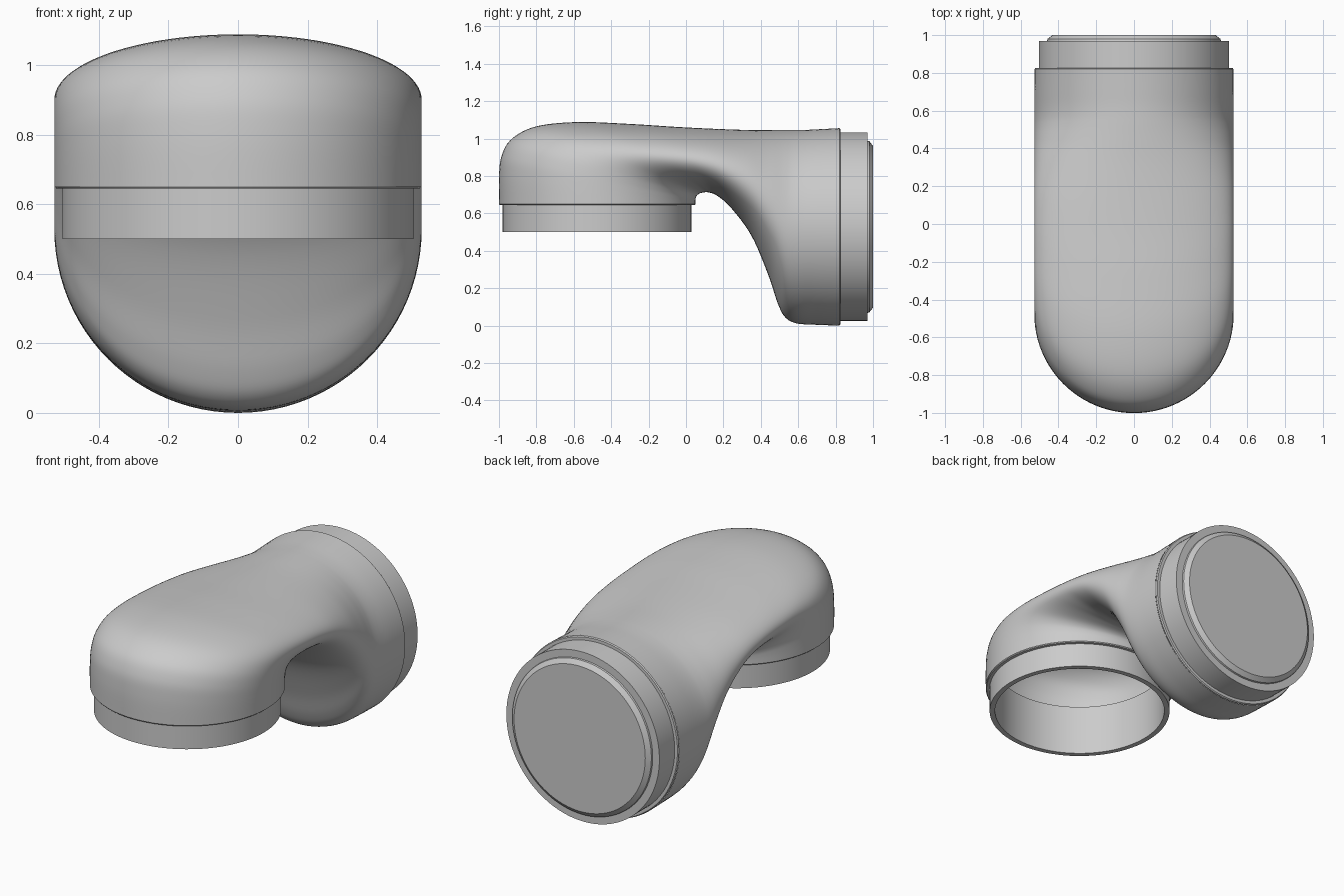
import bpy, bmesh, math
from mathutils import Vector

if "Cube" in bpy.data.objects:
    bpy.data.objects.remove(bpy.data.objects["Cube"])

N = 96  # segments around every ring


def make_object(name, rings, cap_end=False, angle=35):
    """Skin a list of closed rings into a smooth object."""
    bm = bmesh.new()
    loops = [[bm.verts.new(p) for p in ring] for ring in rings]
    for a, b in zip(loops, loops[1:]):
        for i in range(N):
            j = (i + 1) % N
            bm.faces.new((a[i], a[j], b[j], b[i]))
    if cap_end:
        bm.faces.new(loops[-1])
    bmesh.ops.recalc_face_normals(bm, faces=bm.faces[:])
    mesh = bpy.data.meshes.new(name)
    bm.to_mesh(mesh)
    bm.free()
    obj = bpy.data.objects.new(name, mesh)
    bpy.context.collection.objects.link(obj)
    bpy.ops.object.select_all(action='DESELECT')
    bpy.context.view_layer.objects.active = obj
    obj.select_set(True)
    bpy.ops.object.shade_smooth_by_angle(angle=math.radians(angle))
    return obj


def ring(outer, inner, half_width):
    """Ellipse through an outer and an inner point of the side profile."""
    mid, arm = (outer + inner) / 2, (outer - inner) / 2
    return [mid + arm * math.cos(2 * math.pi * i / N)
            + Vector((half_width * math.sin(2 * math.pi * i / N), 0, 0)) for i in range(N)]


def catmull(p, t):
    i = min(int(t), len(p) - 2)
    u = t - i
    a, b, c, d = p[max(i - 1, 0)], p[i], p[i + 1], p[min(i + 2, len(p) - 1)]
    return 0.5 * (2 * b + (c - a) * u + (2 * a - 5 * b + 4 * c - d) * u * u
                  + (3 * b - a - 3 * c + d) * u ** 3)


# Elbow body: matching (y, z) points along the outer and inner bend
keys = [(-1, .65, .05, .65), (-1, .80, .05, .667), (-.985, .91, .052, .682),
        (-.93, 1.0, .06, .697), (-.8, 1.065, .075, .707), (-.58, 1.088, .095, .712),
        (-.3, 1.078, .12, .712), (-.05, 1.062, .165, .695), (.15, 1.052, .24, .63),
        (.32, 1.046, .35, .48), (.45, 1.045, .44, .27), (.53, 1.045, .49, .12),
        (.58, 1.045, .53, .045), (.64, 1.046, .59, .012), (.72, 1.05, .7, .004),
        (.815, 1.055, .815, 0)]
outer = [Vector((0, k[0], k[1])) for k in keys]
inner = [Vector((0, k[2], k[3])) for k in keys]
STEPS = 6
ts = [i / STEPS for i in range((len(keys) - 1) * STEPS + 1)]
body_rings = [ring(catmull(outer, t), catmull(inner, t), 0.528) for t in ts]
make_object("elbow_body", body_rings, angle=60)


def lathe(name, profile, centre, axis, side, cap_end=False):
    """Revolve (radius, distance) points round an axis; rings span x and side."""
    rings = [ring(centre + axis * d + side * r, centre + axis * d - side * r, r)
             for r, d in profile]
    return make_object(name, rings, cap_end)


Y, Z = Vector((0, 1, 0)), Vector((0, 0, 1))

# Lower open socket with shoulder and hollow inside
lathe("lower_socket",
      [(.526, .65), (.522, .645), (.505, .645), (.505, .50), (.475, .50), (.475, .80)],
      Vector((0, -.475, 0)), Z, Y)

# Rear collar with shoulder, step and bevelled closing plate
lathe("rear_collar",
      [(.527, .815), (.527, .82), (.522, .826), (.504, .826), (.504, .97), (.46, .97),
       (.458, .98), (.432, 1.0)],
      Vector((0, 0, .528)), Y, Z, cap_end=True)
